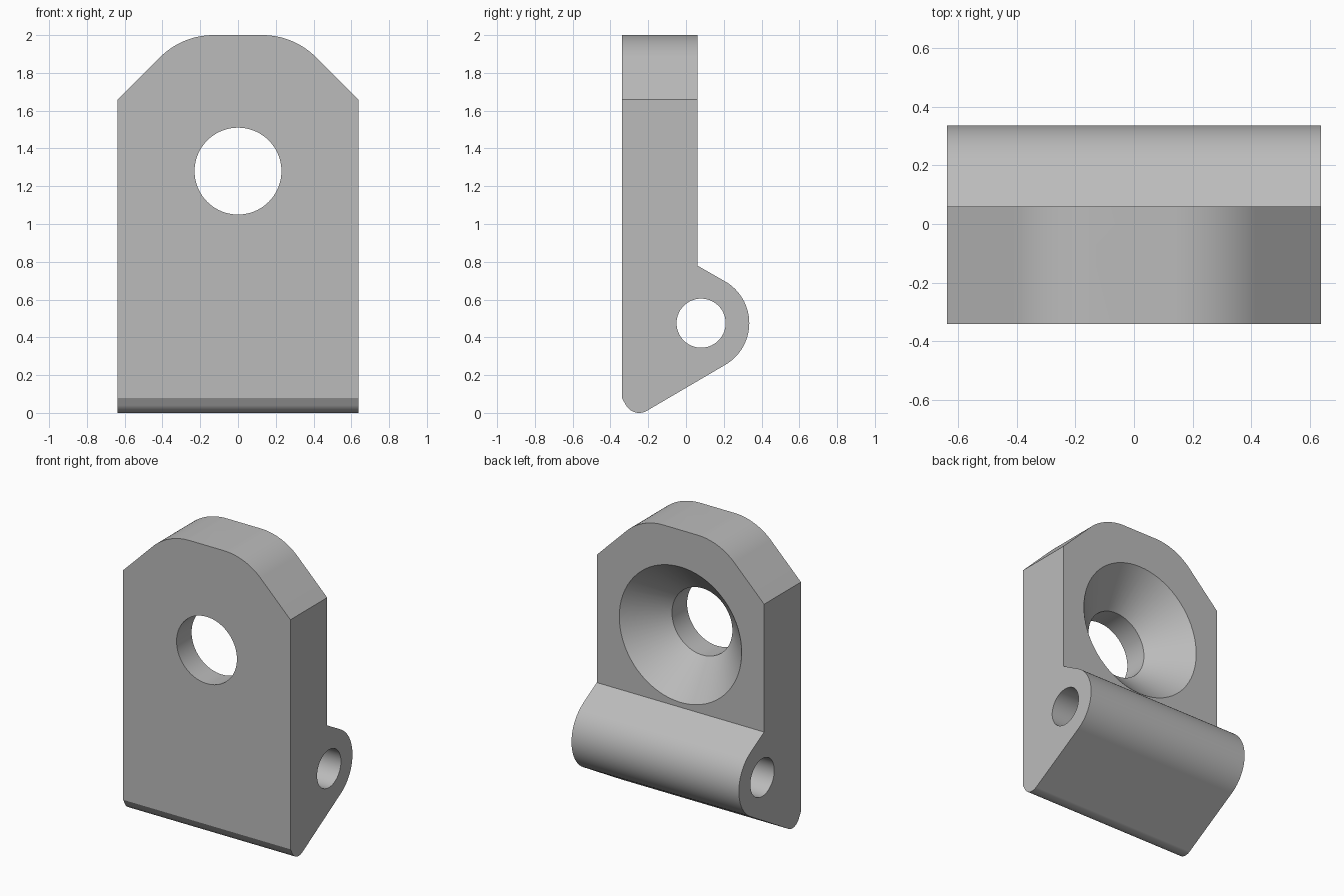
import bpy, bmesh
from math import sin, cos, radians

cube = bpy.data.objects.get("Cube")
if cube:
    bpy.data.objects.remove(cube, do_unlink=True)

HALF_W = 0.637
FRONT, PLATE_BACK = -0.34, 0.06
HOLE_Z, HOLE_R, SINK_R = 1.28, 0.23, 0.466
PIN_Y, PIN_Z = 0.08, 0.475

grey = bpy.data.materials.new("plain_grey")
grey.use_nodes = True
colour = (0.5, 0.5, 0.5, 1)
grey.diffuse_color = colour
grey.node_tree.nodes["Principled BSDF"].inputs["Base Color"].default_value = colour


def arc(cx, cy, r, start, end, steps):
    """Points along a circular arc, angles in degrees."""
    angles = [radians(start + (end - start) * i / steps) for i in range(steps + 1)]
    return [(cx + r * cos(a), cy + r * sin(a)) for a in angles]


def loft(name, rings):
    """Closed solid skinned through matching rings of 3D points."""
    bm = bmesh.new()
    loops = [[bm.verts.new(p) for p in ring] for ring in rings]
    n = len(loops[0])
    for a, b in zip(loops, loops[1:]):
        for i in range(n):
            bm.faces.new((a[i], a[(i + 1) % n], b[(i + 1) % n], b[i]))
    bm.faces.new(loops[0])
    bm.faces.new(loops[-1])
    bmesh.ops.recalc_face_normals(bm, faces=bm.faces[:])
    mesh = bpy.data.meshes.new(name)
    bm.to_mesh(mesh)
    bm.free()
    mesh.materials.append(grey)
    obj = bpy.data.objects.new(name, mesh)
    bpy.context.collection.objects.link(obj)
    return obj


def along_x(name, profile, half):
    return loft(name, [[(x, y, z) for y, z in profile] for x in (-half, half)])


def along_y(name, profile, y0, y1):
    return loft(name, [[(x, y, z) for x, z in profile] for y in (y0, y1)])


def combine(target, tool, operation):
    """Apply a boolean, then discard the tool."""
    mod = target.modifiers.new(operation.lower(), "BOOLEAN")
    mod.operation, mod.solver, mod.object = operation, "EXACT", tool
    bpy.context.view_layer.objects.active = target
    bpy.ops.object.modifier_apply(modifier=mod.name)
    bpy.data.objects.remove(tool, do_unlink=True)


# Side profile: upright plate, rounded knuckle and blunt lower toe
side = [(FRONT, 2), (FRONT, 0.08)]
side += arc(-0.248, 0.08, 0.08, 210, 300, 14)
side += arc(PIN_Y, PIN_Z, 0.255, -60, 60, 32)
side += [(PLATE_BACK, 0.78), (PLATE_BACK, 2)]
bracket = along_x("hinge_bracket", side, HALF_W)

# Front outline: sloped shoulders blending into a flat top
right_top = arc(0.13, 1.6, 0.4, 45, 90, 16)
outline = [(-HALF_W - 0.1, -0.1), (HALF_W + 0.1, -0.1), (HALF_W + 0.1, 1.56)]
outline += right_top + [(-x, z) for x, z in reversed(right_top)]
outline += [(-HALF_W - 0.1, 1.56)]
combine(bracket, along_y("outline_cutter", outline, -1, 1), "INTERSECT")

# Countersunk mounting hole, flaring towards the back
step = SINK_R - HOLE_R
sections = [(-0.5, HOLE_R), (PLATE_BACK - step, HOLE_R),
            (PLATE_BACK, SINK_R), (PLATE_BACK + 0.002, SINK_R + 0.002)]
sink = loft("countersink_cutter", [
    [(x, y, z) for x, z in arc(0, HOLE_Z, r, 0, 360, 72)[:-1]] for y, r in sections])
combine(bracket, sink, "DIFFERENCE")

# Pin hole through the knuckle
pin = along_x("pin_cutter", arc(PIN_Y, PIN_Z, 0.13, 0, 360, 56)[:-1], 1)
combine(bracket, pin, "DIFFERENCE")

# Smooth curves, crisp edges and flat faces
bpy.ops.object.select_all(action="DESELECT")
bracket.select_set(True)
bpy.context.view_layer.objects.active = bracket
bpy.ops.object.shade_smooth_by_angle(angle=radians(20))
weighted = bracket.modifiers.new("weighted_normals", "WEIGHTED_NORMAL")
weighted.keep_sharp = True
